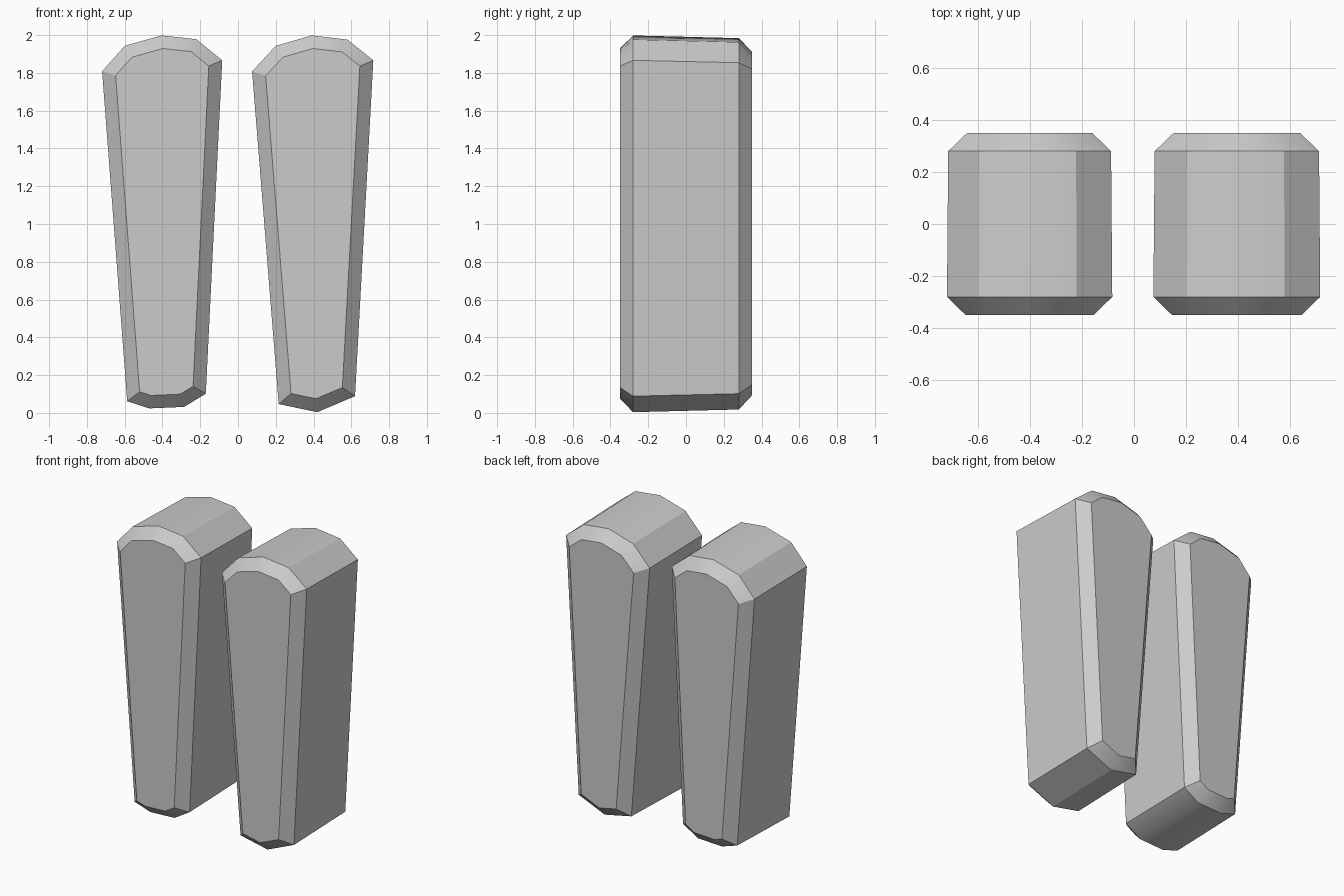
import bpy
import bmesh
import math

cube = bpy.data.objects.get("Cube")
if cube:
    bpy.data.objects.remove(cube, do_unlink=True)

HALF_DEPTH = 0.35
CHAMFER = 0.07
BACK_SCALE = 0.982
MID_Z = 1.0

grey = bpy.data.materials.new("plain_grey")
grey.use_nodes = True
colour = (0.6, 0.6, 0.6, 1)
grey.diffuse_color = colour
grey.node_tree.nodes["Principled BSDF"].inputs["Base Color"].default_value = colour


def make_block(name, profile, mid_x):
    """Extrude a tapered profile front to back and chamfer both end caps."""
    bm = bmesh.new()
    front = [bm.verts.new((x, -HALF_DEPTH, z)) for x, z in profile]
    back = [bm.verts.new((mid_x + (x - mid_x) * BACK_SCALE, HALF_DEPTH,
                          MID_Z + (z - MID_Z) * BACK_SCALE)) for x, z in profile]
    caps = [bm.faces.new(front), bm.faces.new(back[::-1])]
    count = len(profile)
    for i in range(count):
        j = (i + 1) % count
        bm.faces.new((front[j], front[i], back[i], back[j]))
    bmesh.ops.recalc_face_normals(bm, faces=bm.faces)
    rims = [edge for cap in caps for edge in cap.edges]
    bmesh.ops.bevel(bm, geom=rims, offset=CHAMFER, offset_type='OFFSET',
                    segments=1, affect='EDGES')
    mesh = bpy.data.meshes.new(name)
    bm.to_mesh(mesh)
    bm.free()
    mesh.materials.append(grey)
    block = bpy.data.objects.new(name, mesh)
    bpy.context.collection.objects.link(block)

    # Soften only the shallow facets of the dome and foot
    bpy.ops.object.select_all(action='DESELECT')
    block.select_set(True)
    bpy.context.view_layer.objects.active = block
    bpy.ops.object.shade_smooth_by_angle(angle=math.radians(30))


# Profiles run from the lower -x corner along the foot, then over the dome
right_profile = [(-0.587, 0.06), (-0.47, 0.022), (-0.285, 0.03), (-0.17, 0.1),
                 (-0.083, 1.868), (-0.22, 1.98), (-0.405, 2.0),
                 (-0.6, 1.945), (-0.72, 1.81)]
left_profile = [(0.215, 0.045), (0.42, 0.002), (0.62, 0.087),
                (0.717, 1.868), (0.58, 1.978), (0.39, 2.0),
                (0.2, 1.945), (0.074, 1.81)]

make_block("right_block", right_profile, -0.4)
make_block("left_block", left_profile, 0.4)
